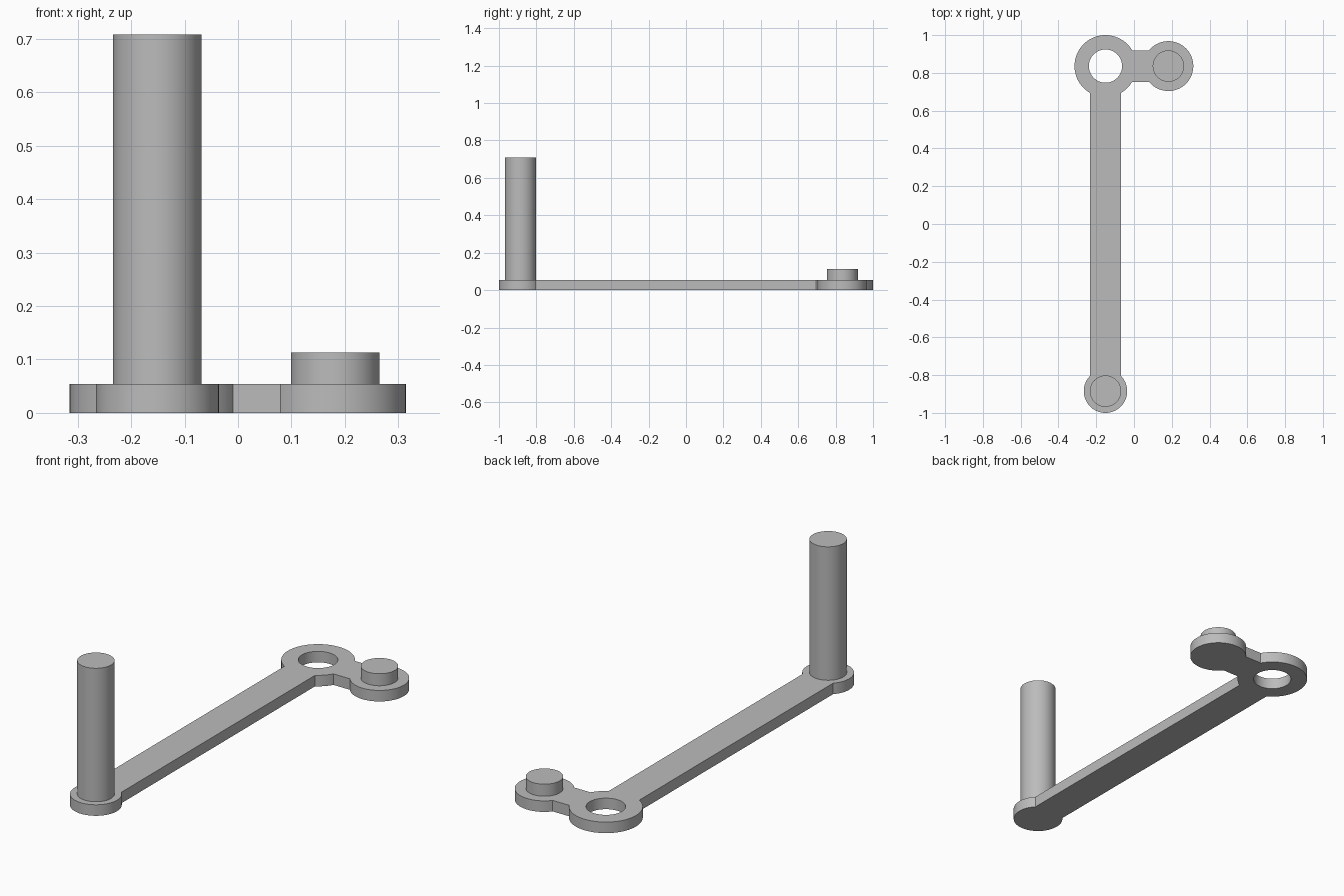
import bpy
import bmesh
from math import asin, cos, sin, pi, radians

cube = bpy.data.objects.get("Cube")
if cube:
    bpy.data.objects.remove(cube, do_unlink=True)

grey = bpy.data.materials.new("plain grey")
grey.use_nodes = True
colour = (0.5, 0.5, 0.5, 1)
grey.diffuse_color = colour
grey.node_tree.nodes["Principled BSDF"].inputs["Base Color"].default_value = colour

THICK = 0.054
HALF = 0.083                      # half width of both arms
HUB, HUB_R, HOLE_R = (-0.151, 0.836), 0.164, 0.088
BOSS, BOSS_R = (0.182, 0.836), 0.132
FOOT, FOOT_R = (-0.151, -0.885), 0.115
PIN_R = 0.083


def arc(centre, radius, start, end):
    steps = max(4, round(abs(end - start) / (2 * pi) * 72))
    angles = [start + (end - start) * i / steps for i in range(steps + 1)]
    return [(centre[0] + radius * cos(a), centre[1] + radius * sin(a)) for a in angles]


def finish(obj):
    obj.data.materials.clear()
    obj.data.materials.append(grey)
    bpy.ops.object.select_all(action='DESELECT')
    obj.select_set(True)
    bpy.context.view_layer.objects.active = obj
    bpy.ops.object.shade_smooth_by_angle(angle=radians(25))


# Crank plate: one outline of arcs joined by straight arms, with a round hole
foot_a, hub_a, boss_a = (asin(HALF / r) for r in (FOOT_R, HUB_R, BOSS_R))
outline = (arc(FOOT, FOOT_R, pi / 2 + foot_a, 2.5 * pi - foot_a)
           + arc(HUB, HUB_R, -pi / 2 + hub_a, -hub_a)
           + arc(BOSS, BOSS_R, -pi + boss_a, pi - boss_a)
           + arc(HUB, HUB_R, hub_a, 1.5 * pi - hub_a))
hole = arc(HUB, HOLE_R, 0, 2 * pi)[:-1]

curve = bpy.data.curves.new("crank_plate", 'CURVE')
curve.dimensions = '2D'
curve.fill_mode = 'BOTH'
curve.extrude = THICK / 2
for loop in (outline, hole):
    spline = curve.splines.new('POLY')
    spline.points.add(len(loop) - 1)
    for point, (x, y) in zip(spline.points, loop):
        point.co = (x, y, 0, 1)
    spline.use_cyclic_u = True
plate = bpy.data.objects.new("crank_plate", curve)
bpy.context.collection.objects.link(plate)
bpy.ops.object.select_all(action='DESELECT')
plate.select_set(True)
bpy.context.view_layer.objects.active = plate
bpy.ops.object.convert(target='MESH')
plate = bpy.context.object
plate.name = "crank_plate"

# Weld the caps to the walls and rest the plate on the ground
bm = bmesh.new()
bm.from_mesh(plate.data)
bmesh.ops.remove_doubles(bm, verts=bm.verts, dist=0.0001)
bmesh.ops.recalc_face_normals(bm, faces=bm.faces)
bmesh.ops.translate(bm, verts=bm.verts, vec=(0, 0, THICK / 2))
bm.to_mesh(plate.data)
bm.free()
finish(plate)

# Upright handle and short pin, slightly sunk into the plate
for name, centre, top in (("handle_post", FOOT, 0.708), ("short_pin", BOSS, 0.113)):
    base = THICK - 0.01
    bpy.ops.mesh.primitive_cylinder_add(vertices=72, radius=PIN_R, depth=top - base,
                                        location=(*centre, (top + base) / 2))
    pin = bpy.context.object
    pin.name = name
    finish(pin)
